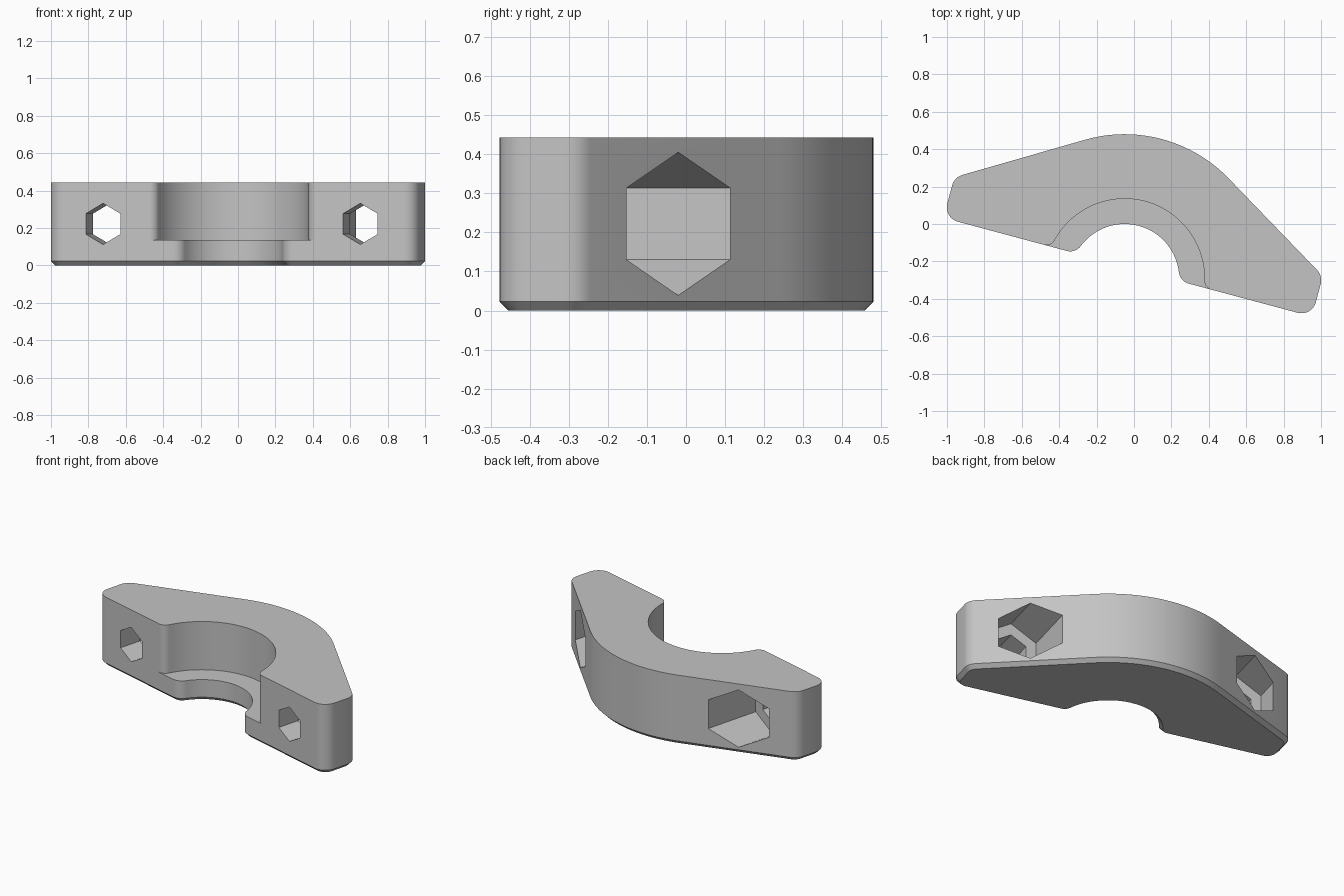
import bpy
import bmesh
from math import sin, cos, atan2, pi, radians, sqrt
from mathutils import Matrix

cube = bpy.data.objects.get("Cube")
if cube:
    bpy.data.objects.remove(cube, do_unlink=True)

# Main dimensions, measured from the bore axis
HEIGHT, LEDGE, CHAMFER = 0.443, 0.135, 0.023
BACK_R, BORE_R, SEAT_R = 0.772, 0.292, 0.427
FRONT, END, CORNER = 0.063, 1.02, 0.08
SLOPE = radians(31)
BOLT_X, BOLT_Z, BOLT_R = 0.712, 0.222, 0.11
NUT_R, NUT_FLOOR = 0.183, 0.21


def arc(cx, cy, r, a, b, n):
    return [(cx + r * cos(a + (b - a) * i / n), cy + r * sin(a + (b - a) * i / n))
            for i in range(n + 1)]


def mirrored(half):
    return half + [(-x, y) for x, y in reversed(half[1:])]


def bore_half(r, fillet, inset=0):
    """Right half of a bore with rounded mouth, from its top to the front face."""
    cy = FRONT + fillet
    cx = sqrt((r + fillet) ** 2 - cy ** 2)
    mouth = arc(cx, cy, fillet - inset, atan2(-cy, -cx), -pi / 2, 10)
    return arc(0, 0, r + inset, pi / 2, atan2(cy, cx), 24)[:-1] + mouth


def body_outline(inset):
    """Closed outline of the clamp half, shrunk by the inset."""
    cx, r = END - CORNER, CORNER - inset
    top_y = (BACK_R - CORNER - cx * sin(SLOPE)) / cos(SLOPE)
    tilt = pi / 2 - SLOPE
    half = bore_half(BORE_R, 0.07, inset)
    half += arc(cx, FRONT + CORNER, r, -pi / 2, 0, 10)
    half += arc(cx, top_y, r, 0, tilt, 8)
    half += arc(0, 0, BACK_R - inset, tilt, pi / 2, 16)
    return mirrored(half)[:-1]


def loft(name, rings):
    """Solid through a stack of (outline, z) rings."""
    bm = bmesh.new()
    loops = [[bm.verts.new((x, y, z)) for x, y in pts] for pts, z in rings]
    n = len(loops[0])
    for low, high in zip(loops, loops[1:]):
        for i in range(n):
            j = (i + 1) % n
            bm.faces.new((low[i], low[j], high[j], high[i]))
    bm.faces.new(loops[0][::-1])
    bm.faces.new(loops[-1])
    bmesh.ops.recalc_face_normals(bm, faces=bm.faces)
    mesh = bpy.data.meshes.new(name)
    bm.to_mesh(mesh)
    bm.free()
    obj = bpy.data.objects.new(name, mesh)
    bpy.context.collection.objects.link(obj)
    return obj


def hex_cutter(name, x, r, y0, y1):
    """Hexagonal bar along y with a corner pointing up."""
    pts = arc(0, 0, r, pi / 2, pi / 2 + 2 * pi, 6)[:-1]
    obj = loft(name, [(pts, y0), (pts, y1)])
    obj.data.transform(Matrix.Translation((x, 0, BOLT_Z)) @ Matrix.Rotation(-pi / 2, 4, 'X'))
    return obj


# Body with chamfered underside
clamp = loft("clamp_half", [(body_outline(CHAMFER), 0), (body_outline(0), CHAMFER),
                            (body_outline(0), HEIGHT)])

# Wider seat above the ledge, then bolt holes and nut pockets
seat = mirrored(bore_half(SEAT_R, 0.05)[::1])
right = bore_half(SEAT_R, 0.05)
mouth_x = right[-1][0]
seat = [(-x, y) for x, y in reversed(right)] + right[1:] + [(mouth_x, -0.3), (-mouth_x, -0.3)]
cutters = [loft("seat_cutter", [(seat, LEDGE), (seat, HEIGHT + 0.1)])]
for side, label in ((1, "left"), (-1, "right")):
    cutters.append(hex_cutter(label + "_nut_cutter", side * BOLT_X, NUT_R, NUT_FLOOR, 1.0))
    cutters.append(hex_cutter(label + "_bolt_cutter", side * BOLT_X, BOLT_R, -0.1, 0.3))
for cutter in cutters:
    cutter.hide_render = True
    mod = clamp.modifiers.new(cutter.name, 'BOOLEAN')
    mod.operation = 'DIFFERENCE'
    mod.solver = 'EXACT'
    mod.object = cutter

# Bake the cuts and drop the cutters
bpy.context.view_layer.update()
graph = bpy.context.evaluated_depsgraph_get()
result = bpy.data.meshes.new_from_object(clamp.evaluated_get(graph))
clamp.modifiers.clear()
clamp.data = result
for cutter in cutters:
    bpy.data.objects.remove(cutter, do_unlink=True)

# Turn the part into its resting pose
clamp.data.transform(Matrix.Translation((-0.05, -0.292, 0)) @ Matrix.Rotation(radians(-15), 4, 'Z'))

# Plain grey finish
grey = bpy.data.materials.new("plain_grey")
grey.use_nodes = True
colour = (0.55, 0.55, 0.55, 1)
grey.diffuse_color = colour
grey.node_tree.nodes["Principled BSDF"].inputs["Base Color"].default_value = colour
clamp.data.materials.clear()
clamp.data.materials.append(grey)

bpy.ops.object.select_all(action='DESELECT')
clamp.select_set(True)
bpy.context.view_layer.objects.active = clamp
bpy.ops.object.shade_smooth_by_angle(angle=radians(25))
